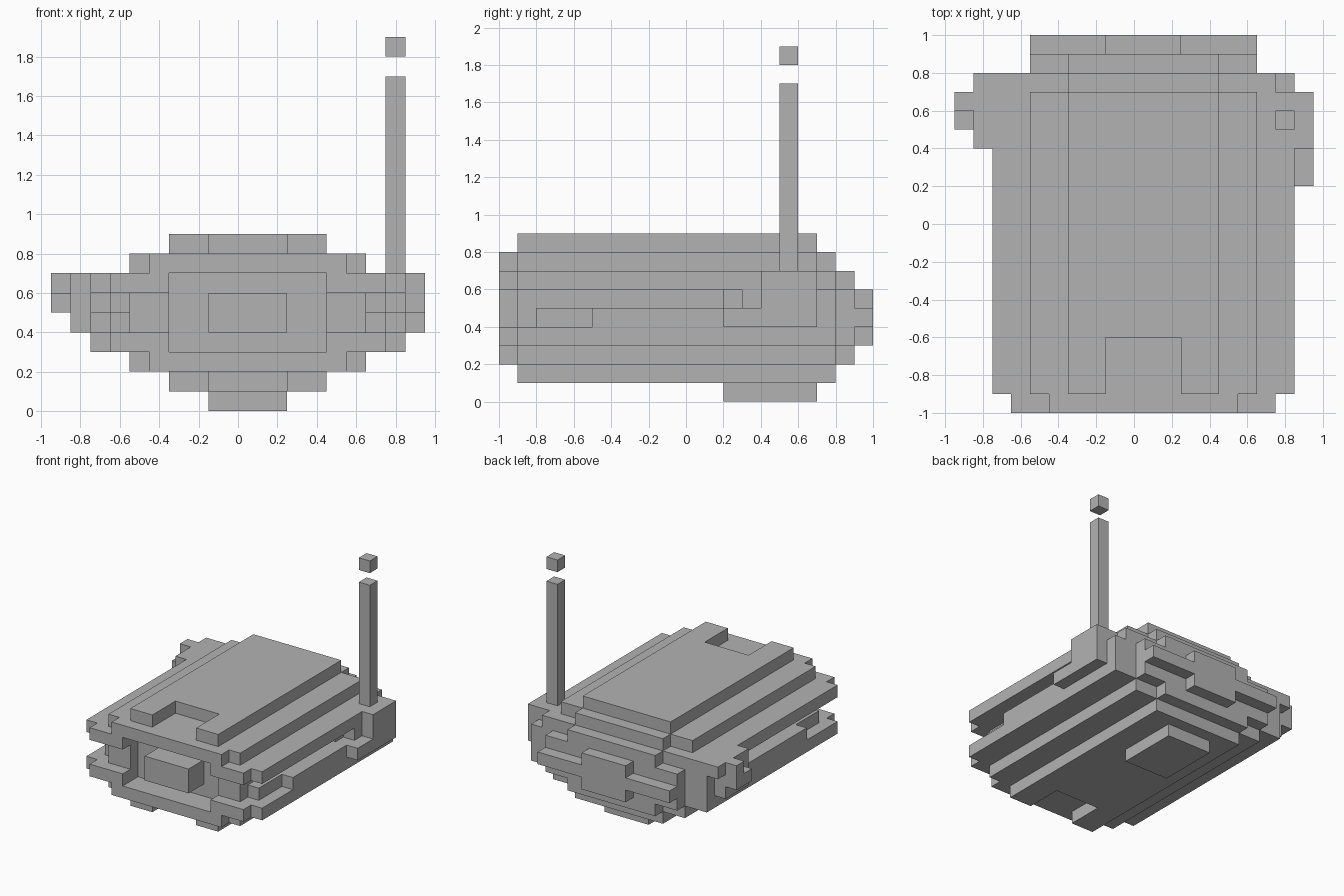
import bpy
import bmesh
from mathutils import Vector

old = bpy.data.objects.get("Cube")
if old:
    bpy.data.objects.remove(old, do_unlink=True)

UNIT = 0.1
ORIGIN = Vector((-0.95, -1.0, 0.0))
MIDDLE = 20  # mirrored columns add up to this

grey = bpy.data.materials.new("plain grey")
grey.use_nodes = True
colour = (0.45, 0.45, 0.45, 1)
grey.diffuse_color = colour
grey.node_tree.nodes["Principled BSDF"].inputs["Base Color"].default_value = colour

cells = {}  # grid cell -> part name


def fill(part, x, y, z, mirror=False):
    """Fill a block of grid cells; each range is (start, end)."""
    for i in range(*x):
        for j in range(*y):
            for k in range(*z):
                cells[i, j, k] = part
    if mirror:
        fill(part, (MIDDLE - x[1], MIDDLE - x[0]), y, z)


def cut(x, y, z):
    """Empty a block of grid cells."""
    for i in range(*x):
        for j in range(*y):
            for k in range(*z):
                cells.pop((i, j, k), None)


wide, mid, narrow, centre = (2, 18), (4, 16), (6, 14), (8, 12)

# Hull core with stepped back
fill("hull", mid, (1, 18), (3, 7))
fill("hull", mid, (18, 19), (3, 6))
fill("hull", narrow, (18, 19), (2, 7))

# Recessed front window with a block inside it
cut(narrow, (1, 2), (3, 7))
fill("front_block", centre, (0, 2), (4, 6))

# Upper and lower side slabs with front lips
for part, level in (("lower_slab", (3, 4)), ("upper_slab", (6, 7))):
    fill(part, (16, 18), (1, 18), level, mirror=True)
    fill(part, (14, 17), (0, 1), level, mirror=True)

# Roof and floor steps
fill("roof_step", mid, (1, 17), (7, 8))
fill("roof_step", narrow, (17, 18), (7, 8))
fill("floor_step", mid, (1, 18), (2, 3))
for part, level in (("roof_step", (7, 8)), ("floor_step", (2, 3))):
    fill(part, (5, 15), (0, 1), level)

# Roof and floor plates, notched at the front
for part, back, level in (("roof_plate", 17, (8, 9)), ("floor_plate", 18, (1, 2))):
    fill(part, narrow, (1, back), level)
    cut(centre, (1, 4), level)
fill("bottom_pad", centre, (12, 17), (0, 1))

# Stair-like fill in both side grooves
fill("groove_fill", (16, 17), (2, 18), (4, 5), mirror=True)
fill("groove_fill", (17, 18), (5, 18), (4, 5), mirror=True)
fill("groove_fill", (16, 17), (12, 18), (5, 6), mirror=True)
fill("groove_fill", (17, 18), (13, 18), (5, 6), mirror=True)
cut((17, 18), (17, 18), (6, 7))

# Left side bump
fill("left_bump", (18, 19), (12, 17), (4, 5))
fill("left_bump", (18, 19), (14, 17), (5, 7))

# Right side bump
fill("right_bump", (1, 2), (14, 17), (4, 7))
fill("right_bump", (1, 2), (17, 18), (6, 7))
fill("right_bump", (0, 1), (15, 16), (5, 6))
fill("right_bump", (0, 1), (16, 17), (5, 7))

# Back plate and ridge
fill("back_ridge", mid, (19, 20), (4, 5))
fill("back_plate", centre, (19, 20), (3, 6))

# Antenna and its floating tip
fill("antenna", (17, 18), (15, 16), (7, 17))
fill("antenna_tip", (17, 18), (15, 16), (18, 19))


def build(part):
    """Make one object from the outer faces of a part's cells."""
    bm = bmesh.new()
    for cell, owner in cells.items():
        if owner != part:
            continue
        base = Vector(cell)
        for axis in range(3):
            u, v = Vector(), Vector()
            u[(axis + 1) % 3] = v[(axis + 2) % 3] = 1
            for side in (0, 1):
                step = Vector()
                step[axis] = side * 2 - 1
                if tuple(int(c) for c in base + step) in cells:
                    continue
                corner = base.copy()
                corner[axis] += side
                ring = [corner, corner + u, corner + u + v, corner + v]
                if not side:
                    ring.reverse()
                bm.faces.new([bm.verts.new(ORIGIN + p * UNIT) for p in ring])
    bmesh.ops.remove_doubles(bm, verts=bm.verts[:], dist=UNIT / 100)
    bmesh.ops.dissolve_limit(bm, angle_limit=0.01, verts=bm.verts[:], edges=bm.edges[:])
    mesh = bpy.data.meshes.new(part)
    bm.to_mesh(mesh)
    bm.free()
    mesh.materials.append(grey)
    bpy.context.collection.objects.link(bpy.data.objects.new(part, mesh))


for part in sorted(set(cells.values())):
    build(part)
